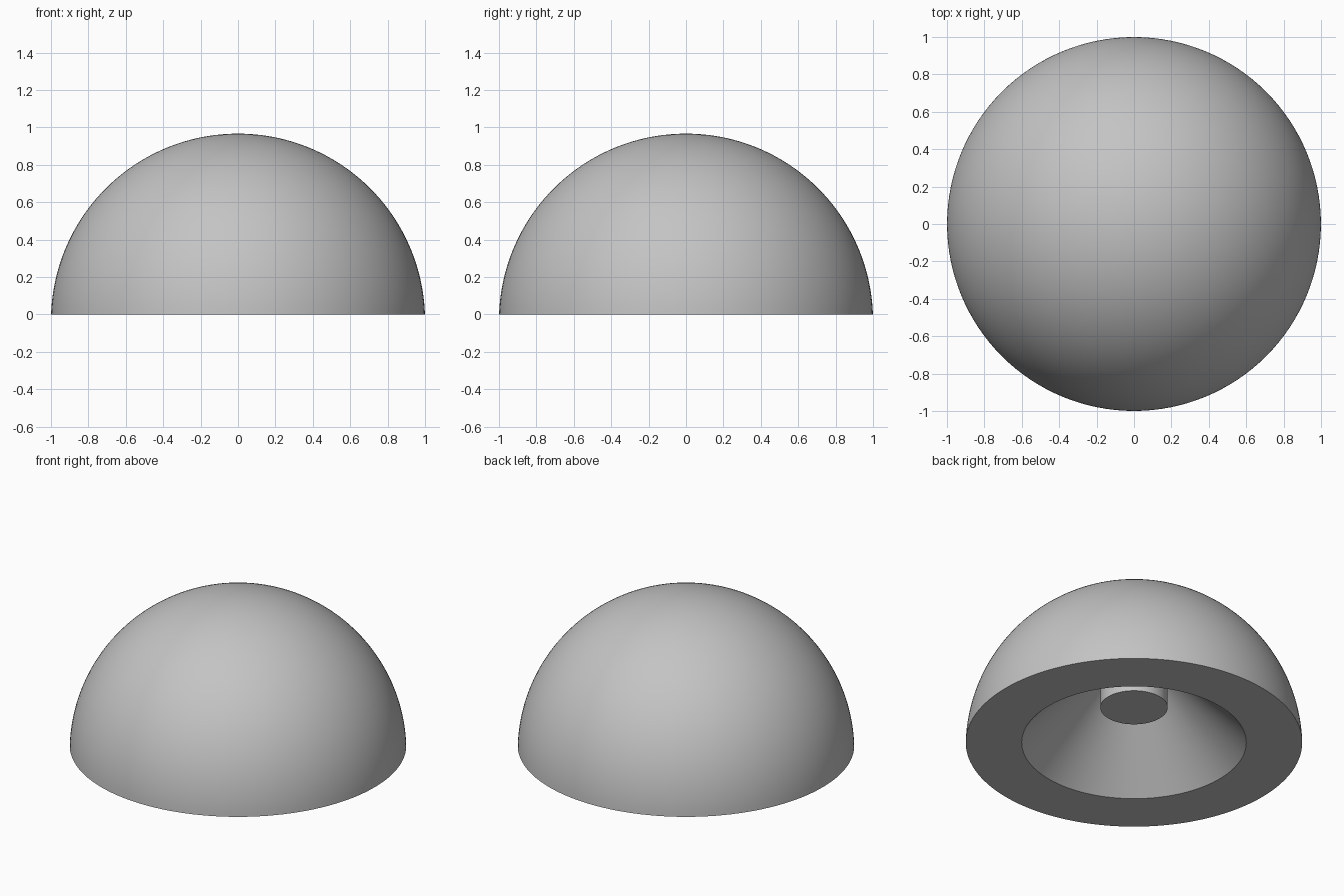
import bpy, bmesh, math

if "Cube" in bpy.data.objects:
    bpy.data.objects.remove(bpy.data.objects["Cube"])

grey = bpy.data.materials.new("light grey")
grey.diffuse_color = (0.55, 0.55, 0.55, 1)
grey.use_nodes = True
grey.node_tree.nodes["Principled BSDF"].inputs["Base Color"].default_value = grey.diffuse_color
SEGMENTS = 128


def lathe(name, profile):
    """Spin an (r, z) profile around the z axis into a closed solid."""
    bm = bmesh.new()
    verts = [bm.verts.new((r, 0, z)) for r, z in profile]
    edges = [bm.edges.new(pair) for pair in zip(verts, verts[1:])]
    bmesh.ops.spin(bm, geom=verts + edges, cent=(0, 0, 0), axis=(0, 0, 1),
                   angle=2 * math.pi, steps=SEGMENTS, use_duplicate=False)
    bmesh.ops.remove_doubles(bm, verts=bm.verts, dist=1e-5)
    bmesh.ops.recalc_face_normals(bm, faces=bm.faces)
    mesh = bpy.data.meshes.new(name)
    bm.to_mesh(mesh)
    bm.free()
    obj = bpy.data.objects.new(name, mesh)
    bpy.context.collection.objects.link(obj)
    mesh.materials.append(grey)
    bpy.context.view_layer.objects.active = obj
    obj.select_set(True)
    bpy.ops.object.shade_smooth_by_angle(angle=math.radians(30))
    obj.select_set(False)
    return obj


# Dome: ball slightly cut above its middle, with a tapered hollow underneath
cut = 1 / 30
start = math.asin(cut)
dome = []
for i in range(49):
    a = start + (math.pi / 2 - start) * i / 48
    dome.append((math.cos(a) if i < 48 else 0, math.sin(a) - cut))
hollow = [(0, 0.667), (0.2, 0.467), (0.667, 0)]
lathe("dome", hollow + dome)

# Peg: round post hanging from the top of the hollow
lathe("peg", [(0, 0.24), (0.2, 0.24), (0.2, 0.5), (0, 0.5)])
